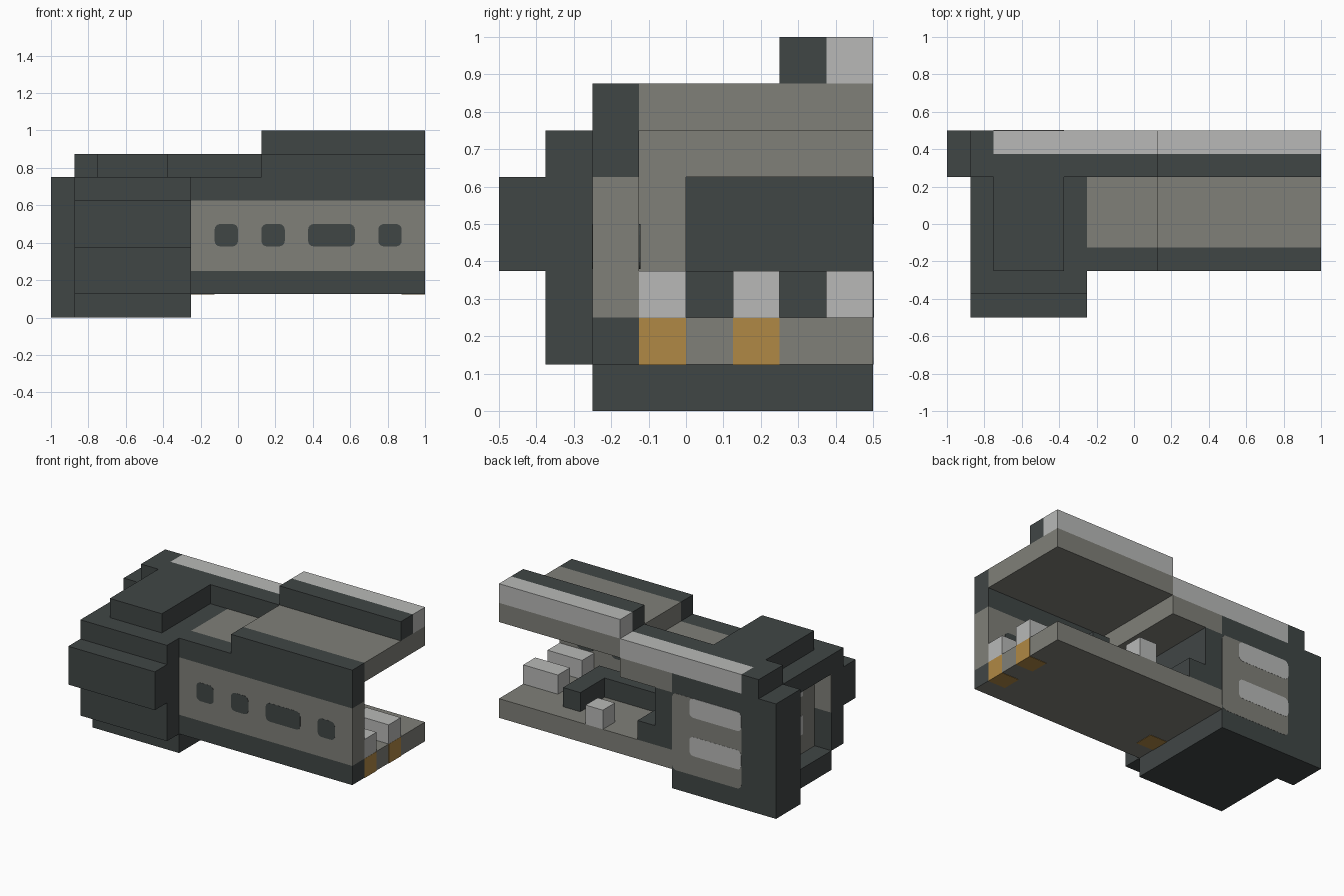
import bpy, bmesh
from mathutils import Vector

cube = bpy.data.objects.get("Cube")
if cube:
    bpy.data.objects.remove(cube, do_unlink=True)


def material(name, rgb):
    m = bpy.data.materials.new(name)
    m.use_nodes = True
    m.diffuse_color = (*rgb, 1)
    m.node_tree.nodes["Principled BSDF"].inputs["Base Color"].default_value = (*rgb, 1)
    return m


DARK = material("dark_slate", (0.051, 0.061, 0.060))
GREY = material("warm_grey", (0.215, 0.215, 0.19))
LIGHT = material("light_grey", (0.48, 0.485, 0.475))
ORANGE = material("amber", (0.434, 0.246, 0.058))


def box(name, x, y, z, mat, round_axis=None, radius=0.03, second=None, rule=None):
    """Box from ranges; optional rounded edges along one axis and a face rule for a second colour."""
    bm = bmesh.new()
    bmesh.ops.create_cube(bm, size=1)
    for v in bm.verts:
        v.co = Vector([r[0] + (c + 0.5) * (r[1] - r[0]) for c, r in zip(v.co, (x, y, z))])
    if round_axis is not None:
        edges = [e for e in bm.edges
                 if abs((e.verts[0].co - e.verts[1].co).normalized()[round_axis]) > 0.9]
        bmesh.ops.bevel(bm, geom=edges, offset=radius, segments=4, profile=0.5, affect='EDGES')
    bm.normal_update()
    if rule:
        for f in bm.faces:
            f.material_index = int(rule(f.normal))
    mesh = bpy.data.meshes.new(name)
    bm.to_mesh(mesh)
    bm.free()
    mesh.materials.append(mat)
    if second:
        mesh.materials.append(second)
    obj = bpy.data.objects.new(name, mesh)
    bpy.context.collection.objects.link(obj)
    return obj


T = 0.004  # plate thickness

# Heavy rear block and its stepped front armour
box("rear_base", (-.875, -.25), (-.25, .5), (0, .125), DARK)
box("rear_core", (-.75, -.25), (-.25, .5), (.125, .625), DARK)
box("rear_cap", (-.875, -.25), (-.25, .5), (.625, .75), DARK)
box("armour_inner", (-.875, -.25), (-.375, -.25), (.125, .75), DARK)
box("armour_outer", (-.875, -.25), (-.5, -.375), (.375, .625), DARK)
box("corner_pillar", (-1, -.75), (.25, .5), (0, .75), DARK)
box("roof_bridge", (-.75, -.375), (-.25, .25), (.75, .875), DARK)
box("bulkhead", (-.25, -.125), (0, .5), (.25, .625), DARK)

# Vent panels on the back and the end recess
box("back_panel", (-.75, -.25), (.5 - T, .5 + T / 4), (.125, .625), GREY, 1)
box("end_panel", (-.75 - T, -.75), (-.25, .25), (.125, .625), GREY)
box("recess_side", (-.875, -.75), (-.25, -.25 + T), (.375, .625), GREY)
for i, z in enumerate((.25, .5)):
    box(f"back_vent_{i}", (-.75, -.375), (.5 - T, .5 + T / 2), (z, z + .125), LIGHT, 1)
    box(f"end_vent_{i}", (-.75 - 2 * T, -.75), (-.125, .25), (z, z + .125), LIGHT)

# Front wall with a grey band
box("wall_sill", (-.25, 1), (-.25, -.125), (.125, .25), DARK,
    second=GREY, rule=lambda n: n.z < -.5)
box("wall_band", (-.25, 1), (-.25, -.125), (.25, .625), GREY)
box("wall_top_low", (-.25, .125), (-.25, -.125), (.625, .75), DARK)
box("wall_top_high", (.125, 1), (-.25, -.125), (.625, .875), DARK)
box("wall_lining", (-.25, .125), (-.125, 0), (.25, .625), GREY)

# Windows on both faces of the wall
for i, (a, b) in enumerate(((-.125, 0), (.125, .25), (.375, .625), (.75, .875))):
    box(f"window_{i}", (a, b), (-.25 - T / 4, -.25 + T), (.38, .5), DARK, 1)
    if a > .125:
        box(f"inner_window_{i}", (a, b), (-.125 - T, -.125 + T), (.38, .5), DARK, 1)

# Stepped roof and its two-tone ridge
box("roof_low", (-.25, .125), (-.125, .5), (.625, .75), GREY)
box("roof_high", (.125, 1), (-.125, .5), (.75, .875), GREY)
for name, a, light_a, b, z in (("low", -.875, -.75, .125, .75), ("high", .125, .125, 1, .875)):
    box(f"ridge_dark_{name}", (a, b), (.25, .375), (z, z + .125), DARK)
    box(f"ridge_light_{name}", (light_a, b), (.375, .5), (z, z + .125), LIGHT)
box("ridge_end", (-.875, -.75), (.375, .5), (.75, .875), DARK)

# Floor with amber markers
box("floor", (-.25, 1), (-.125, .5), (.125, .25), GREY)
for i, y in enumerate((-.125, .125)):
    box(f"end_marker_{i}", (.875, 1 + T / 4), (y, y + .125), (.125 - T / 2, .249), ORANGE)
    box(f"seat_{i}", (.75, 1), (y, y + .125), (.25, .375), LIGHT)
box("under_marker", (-.25, -.125), (-.125, 0), (.125 - T / 2, .13), ORANGE)
box("small_seat", (.25, .375), (.375, .5), (.25, .375), LIGHT)

# U-shaped console
box("console_run", (-.125, .5), (0, .125), (.25, .375), DARK)
box("console_near_arm", (.5, .625), (0, .375), (.25, .375), DARK)
box("console_far_arm", (-.125, 0), (.125, .5), (.25, .375), DARK)
